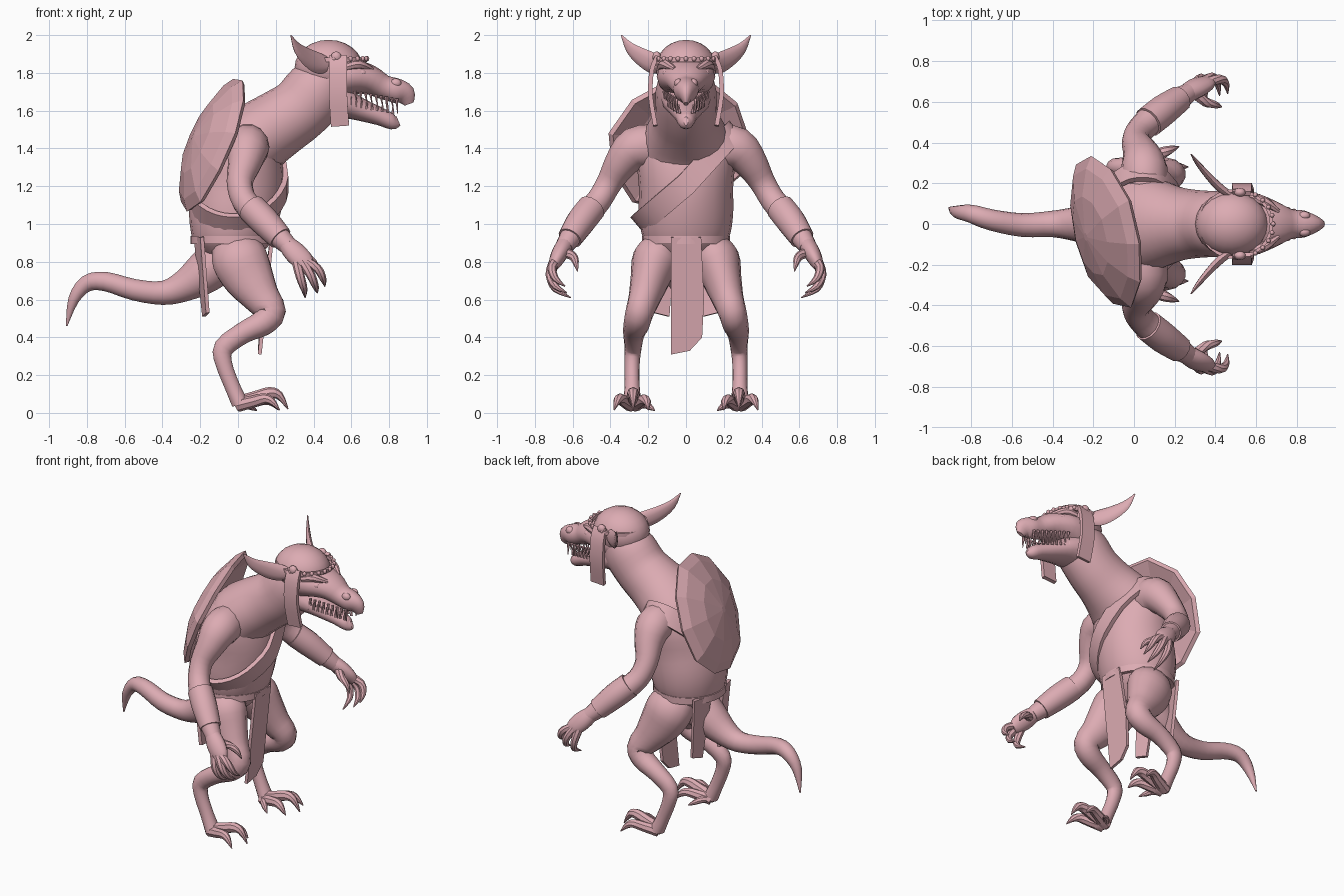
import bpy, bmesh, math
from mathutils import Vector as V

clay = bpy.data.materials.new("dusty pink")
clay.diffuse_color = (0.72, 0.41, 0.45, 1)


def finish(name, bm, smooth=True):
    bmesh.ops.recalc_face_normals(bm, faces=bm.faces[:])
    me = bpy.data.meshes.new(name)
    bm.to_mesh(me)
    bm.free()
    me.materials.append(clay)
    ob = bpy.data.objects.new(name, me)
    bpy.context.collection.objects.link(ob)
    if smooth:
        bpy.ops.object.select_all(action='DESELECT')
        ob.select_set(True)
        bpy.context.view_layer.objects.active = ob
        bpy.ops.object.shade_smooth_by_angle(angle=math.radians(42))
    return ob


def skin(name, rings, closed=False, smooth=True):
    bm = bmesh.new()
    vs = [[bm.verts.new(p) for p in r] for r in rings]
    n = len(vs[0])
    for i in range(len(vs) if closed else len(vs) - 1):
        a, b = vs[i], vs[(i + 1) % len(vs)]
        for j in range(n):
            k = (j + 1) % n
            bm.faces.new((a[j], a[k], b[k], b[j]))
    if not closed:
        bm.faces.new(vs[0])
        bm.faces.new(vs[-1])
    return finish(name, bm, smooth)


def smooth_path(pts, sub):
    """Catmull-Rom through position and radii together."""
    p = [pts[0]] + pts + [pts[-1]]
    out = []
    for i in range(1, len(p) - 2):
        for s in range(sub):
            t = s / sub
            out.append([0.5 * (2 * b + (c - a) * t + (2 * a - 5 * b + 4 * c - d) * t * t
                        + (3 * b - a - 3 * c + d) * t ** 3)
                        for a, b, c, d in zip(p[i - 1], p[i], p[i + 1], p[i + 2])])
    return out + [list(pts[-1])]


def loft(name, pts, n=14, sub=3, ref=(0, 1, 0), s=1, square=False):
    """Tube through (x, y, z, half width along ref[, other half width]); s=-1 mirrors y."""
    pts = smooth_path([tuple(p) if len(p) == 5 else tuple(p) + (p[3],) for p in pts], sub)
    n, off, k = (4, math.pi / 4, 1.414) if square else (n, 0, 1)
    rings = []
    for i, p in enumerate(pts):
        t = (V(pts[min(i + 1, len(pts) - 1)][:3]) - V(pts[max(i - 1, 0)][:3])).normalized()
        side = (V(ref) - t * V(ref).dot(t)).normalized()
        up = t.cross(side)
        ring = []
        for j in range(n):
            a = 2 * math.pi * j / n + off
            q = V(p[:3]) + side * (k * max(p[3], .002) * math.cos(a)) + up * (k * max(p[4], .002) * math.sin(a))
            ring.append((q.x, q.y * s, q.z))
        rings.append(ring)
    return skin(name, rings)


def band(name, pts, width, thick):
    pts = [V(p) for p in pts]
    mid = sum(pts, V()) / len(pts)
    w = V(width)
    rings = []
    for p in pts:
        o = (p - mid).normalized() * thick
        rings.append((p - w - o, p - w + o, p + w + o, p + w - o))
    return skin(name, rings, closed=True)


def slab(name, pts, s=1):
    bm = bmesh.new()
    bm.faces.new([bm.verts.new((x, y * s, z)) for x, y, z in pts])
    ob = finish(name, bm, False)
    m = ob.modifiers.new("thickness", 'SOLIDIFY')
    m.thickness, m.offset = .02, 0


def ball(name, c, r):
    bm = bmesh.new()
    bmesh.ops.create_uvsphere(bm, u_segments=20, v_segments=12, radius=1)
    for v in bm.verts:
        v.co = V((v.co.x * r[0] + c[0], v.co.y * r[1] + c[1], v.co.z * r[2] + c[2]))
    return finish(name, bm)


# Torso, neck, tail
torso = [(-.03, 0, .78, .10, .09), (-.03, 0, .88, .20, .19), (-.03, 0, .95, .235, .22),
         (-.02, 0, 1.06, .25, .24), (.005, 0, 1.2, .25, .24), (.02, 0, 1.35, .26, .215),
         (.04, 0, 1.48, .23, .16), (.05, 0, 1.57, .12, .09)]
loft("torso", torso, 20)
loft("neck", [(-.04, 0, 1.32, .2, .17), (.04, 0, 1.40, .245, .2), (.125, 0, 1.47, .22, .19),
              (.23, 0, 1.54, .18, .178), (.33, 0, 1.61, .165, .17), (.42, 0, 1.71, .16, .17),
              (.48, 0, 1.78, .14, .13)], 20)
loft("tail", [(-.06, 0, .84, .13), (-.18, 0, .74, .115), (-.29, 0, .67, .085), (-.4, 0, .635, .065),
              (-.55, -.005, .652, .058), (-.7, .02, .695, .052), (-.8, .05, .685, .045),
              (-.87, .06, .6, .03), (-.907, .08, .46, .004)])

# Head, jaws, skull cap
ball("skull", (.48, 0, 1.83), (.18, .16, .145))
loft("upper_jaw", [(.45, 0, 1.76, .14, .12), (.58, 0, 1.78, .155, .10), (.69, 0, 1.765, .115, .08),
                   (.77, 0, 1.725, .075, .065), (.84, 0, 1.705, .065, .065), (.885, 0, 1.68, .04, .058),
                   (.906, 0, 1.635, .012, .025)], 16)
loft("lower_jaw", [(.43, 0, 1.68, .14, .12), (.55, 0, 1.645, .125, .085), (.65, 0, 1.605, .09, .06),
                   (.75, 0, 1.57, .06, .048), (.82, 0, 1.54, .04, .04), (.85, 0, 1.545, .012, .025)], 16)
arc = [(.5 + .175 * math.cos(a), .165 * math.sin(a), 1.87) for a in [math.pi * i / 12 for i in range(-12, 12)]]
band("headband", arc, (0, 0, .012), .008)
for i, p in enumerate(arc[6:19]):
    ball("headband_bead", (p[0] + .008, p[1], p[2] + .005), (.012, .012, .014))

for s in (1, -1):
    ball("eye", (.655, s * .105, 1.80), (.025, .02, .018))
    loft("brow", [(.57, .135, 1.83, .02), (.64, .11, 1.845, .025), (.71, .06, 1.82, .012)], 8, s=s)
    ball("nostril", (.835, s * .04, 1.745), (.03, .022, .025))
    loft("ear", [(.50, .12, 1.84, .03, .02), (.43, .17, 1.85, .055, .022), (.37, .23, 1.88, .05, .018),
                 (.315, .295, 1.93, .032, .012), (.28, .342, 2.0, .003)], 10, ref=(0, 0, 1), s=s)
    loft("head_panel", [(.53, .15, 1.89, .045, .012), (.53, .18, 1.82, .048, .012),
                        (.53, .188, 1.68, .048, .012), (.54, .162, 1.52, .048, .012)],
         ref=(1, 0, 0), s=s, square=True)
    ball("panel_knot", (.52, s * .155, 1.885), (.028, .022, .028))
    for i in range(9):  # teeth
        t = i / 8
        x, y, z = .62 + .22 * t, .115 - .065 * t, 1.695 - .04 * t
        l = .07 if i in (6, 8) else .035
        loft("upper_tooth", [(x, y, z + .01, .010), (x + .005, y, z - l, .001)], 6, 1, s=s)
        loft("lower_tooth", [(x - .02, y - .015, z - .07, .009), (x - .02, y - .012, z - .02, .001)], 6, 1, s=s)

    # Arm, bracer, hand
    loft("arm", [(.05, .17, 1.41, .11, .12), (.05, .27, 1.40, .115), (.035, .345, 1.32, .09),
                 (.01, .405, 1.22, .07), (.035, .465, 1.12, .068), (.12, .545, 1.03, .072),
                 (.21, .605, .94, .06), (.27, .645, .88, .048)], ref=(1, 0, 0), s=s)
    loft("bracer", [(.07, .50, 1.085, .078), (.14, .555, 1.015, .078), (.225, .615, .925, .066)],
         ref=(1, 0, 0), s=s)
    loft("palm", [(.25, .635, .90, .045), (.30, .665, .85, .06, .045), (.35, .69, .80, .055, .035),
                  (.38, .70, .77, .03, .02)], ref=(1, 0, 0), s=s)
    for f in ([(.34, .69, .81, .026), (.42, .71, .765, .024), (.45, .69, .71, .018), (.46, .64, .67, .003)],
              [(.34, .70, .80, .026), (.385, .72, .73, .024), (.41, .69, .67, .018), (.42, .63, .635, .003)],
              [(.31, .695, .80, .026), (.33, .715, .72, .024), (.35, .69, .655, .018), (.355, .61, .61, .003)],
              [(.30, .64, .85, .028), (.35, .60, .83, .024), (.40, .585, .80, .018), (.43, .575, .75, .003)]):
        loft("finger", f, 8, ref=(1, 0, 0), s=s)

    # Leg, foot
    loft("leg", [(-.01, .12, .88, .10, .13), (.01, .16, .81, .125, .15), (.06, .19, .71, .105, .135),
                 (.125, .22, .61, .085, .10), (.175, .245, .535, .075, .08), (.13, .26, .475, .07, .07),
                 (.03, .275, .425, .058, .058), (-.075, .28, .345, .045, .055), (-.075, .285, .26, .04, .045),
                 (-.03, .285, .14, .04, .042), (.01, .285, .05, .05, .045)], s=s)
    for toe in ([(.0, .28, .05, .045, .04), (.09, .28, .08, .035), (.17, .28, .105, .032),
                 (.22, .28, .09, .022), (.265, .28, .02, .003)],
                [(.0, .29, .04, .04, .035), (.08, .325, .06, .032), (.14, .35, .075, .028),
                 (.18, .365, .06, .02), (.22, .38, .015, .003)],
                [(.0, .27, .04, .04, .035), (.08, .24, .06, .032), (.14, .22, .07, .028),
                 (.18, .205, .055, .02), (.215, .20, .015, .003)],
                [(.01, .27, .045, .03), (.04, .22, .045, .022), (.07, .19, .03, .016), (.10, .165, .012, .003)]):
        loft("toe", toe, 8, s=s)
    slab("back_flap", [(-.225, .06, .93), (-.19, .19, .93), (-.16, .17, .53), (-.18, .09, .51)], s)

# Loincloth and belt
slab("front_flap", [(.18, -.08, .93), (.18, .08, .93), (.135, .095, .6), (.12, .085, .40),
                    (.115, .02, .33), (.115, -.08, .31)])
TAU = [2 * math.pi * i / 32 for i in range(32)]
band("belt", [(-.03 + .21 * math.cos(a), .22 * math.sin(a), .915) for a in TAU], (0, 0, .022), .012)


# Strap slung from the left shoulder to the right hip
def strap_point(a):
    y = 0
    for _ in range(12):
        z = 1.21 + (1.1 if y > 0 else .85) * y
        i = max(k for k in range(len(torso) - 1) if torso[k][2] <= z)
        lo, hi = torso[i], torso[i + 1]
        t = (z - lo[2]) / (hi[2] - lo[2])
        cx, ry, rx = (lo[k] + (hi[k] - lo[k]) * t for k in (0, 3, 4))
        y += .5 * (ry * math.sin(a) * (1.2 if math.sin(a) > 0 else 1.02) - y)
    return (cx + (rx + .008) * math.cos(a), y, z)


band("strap", [strap_point(a) for a in TAU], (0, -.038, .045), .014)

# Shield on the back: faceted dome with a hollow rear
w = V((-1, -.25, .42)).normalized()
u = V((0, 0, 1)).cross(w).normalized()
v = w.cross(u)
rings = []
for r, h in ((.02, .07), (.22, .05), (.365, -.01), (.385, .01), (.33, .05), (.2, .10), (.02, .125)):
    ring = []
    for j in range(11):
        a = 2 * math.pi * (j + .3) / 11
        q = 1 + (.03 if j % 3 == 0 else -.01)
        ring.append(V((-.125, -.035, 1.415)) + u * (r * q * math.cos(a)) + v * (r * q * math.sin(a)) + w * h)
    rings.append(ring)
skin("shield", rings, smooth=False)
